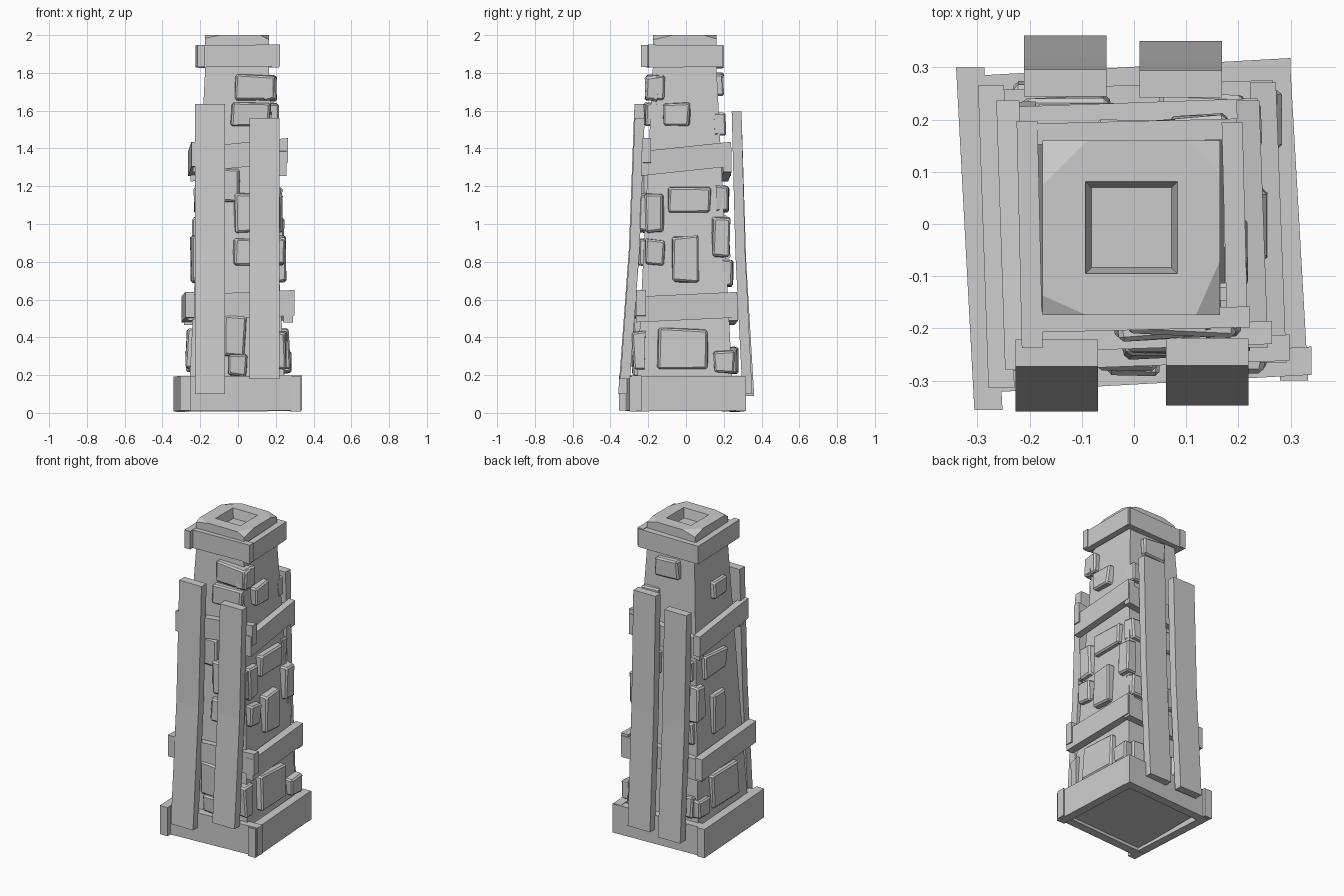
import bpy, bmesh, math, random
from mathutils import Vector, Matrix

if "Cube" in bpy.data.objects:
    bpy.data.objects.remove(bpy.data.objects["Cube"])

random.seed(4)
grey = bpy.data.materials.new("weathered_grey")
grey.diffuse_color = (0.6, 0.6, 0.6, 1)
grey.use_nodes = True
grey.node_tree.nodes["Principled BSDF"].inputs["Base Color"].default_value = grey.diffuse_color
SIDES = ("front", "right", "back", "left")


def turned(side):
    """Carries a part made for the front wall to another wall."""
    return Matrix.Rotation(math.radians(90 * SIDES.index(side)), 4, 'Z')


def finish(name, bm):
    bmesh.ops.recalc_face_normals(bm, faces=bm.faces)
    me = bpy.data.meshes.new(name)
    bm.to_mesh(me)
    bm.free()
    me.materials.append(grey)
    ob = bpy.data.objects.new(name, me)
    bpy.context.collection.objects.link(ob)
    return ob


def loft(name, rings):
    """Closed solid through a list of four-point rings."""
    bm = bmesh.new()
    loops = [[bm.verts.new(p) for p in r] for r in rings]
    for a, b in zip(loops, loops[1:]):
        for i in range(4):
            j = (i + 1) % 4
            bm.faces.new((a[i], a[j], b[j], b[i]))
    bm.faces.new(loops[0])
    bm.faces.new(loops[-1])
    return finish(name, bm)


def plank(name, centres, u, v):
    """Plank along centres; u and v are the half extents of its section."""
    u, v = Vector(u), Vector(v)
    return loft(name, [[Vector(c) + u * a + v * b for a, b in
                        ((-1, -1), (1, -1), (1, 1), (-1, 1))] for c in centres])


def square(r, z):
    return [(x * r - 0.005, y * r - 0.007, z) for x, y in ((-1, -1), (1, -1), (1, 1), (-1, 1))]


def half(z):
    return 0.26 - 0.05 * z


# Tapered tower body
loft("tower_body", [square(half(z), z) for z in (0.03, 1.94)])

# Cap with chipped corners and a square recess
bm = bmesh.new()
bmesh.ops.create_cube(bm, size=1, matrix=Matrix.Translation((-0.005, -0.007, 1.95))
                      @ Matrix.Diagonal((0.34, 0.335, 0.10, 1)))
for co, no in (((0.165, -0.07, 2.0), (0.45, -0.2, 0.85)),
               ((-0.09, -0.175, 2.0), (-0.2, -0.45, 1.0)),
               ((0.10, 0.16, 2.0), (0.3, 0.3, 1.0)),
               ((-0.09, 0.16, 2.0), (-0.3, 0.3, 1.0))):
    cut = bmesh.ops.bisect_plane(bm, geom=bm.verts[:] + bm.edges[:] + bm.faces[:],
                                 plane_co=co, plane_no=no, clear_outer=True)
    edges = [e for e in cut["geom_cut"] if isinstance(e, bmesh.types.BMEdge)]
    if edges:
        bmesh.ops.contextual_create(bm, geom=edges)
cap = finish("tower_cap", bm)
recess = loft("recess_cutter", [square(0.071, 1.91), square(0.09, 2.01)])
recess.hide_render = True
recess.hide_viewport = True
mod = cap.modifiers.new("recess", 'BOOLEAN')
mod.operation = 'DIFFERENCE'
mod.solver = 'EXACT'
mod.object = recess

# Overlapping plank bands, each plank slanting inwards along its wall:
# height, half height, half thickness, start, end, start and end distance, rise
for band, z, h, t, u0, u1, d0, d1, rise in (
        ("top_band", 1.888, 0.058, 0.020, -0.197, 0.210, 0.193, 0.183, 0.005),
        ("middle_band", 1.345, 0.065, 0.022, -0.237, 0.252, 0.230, 0.213, 0.05),
        ("lower_band", 0.560, 0.068, 0.025, -0.265, 0.286, 0.262, 0.242, 0.025),
        ("base_band", 0.102, 0.092, 0.027, -0.300, 0.328, 0.302, 0.267, 0.004)):
    # The back planks fall where the others climb
    for side, shift, extra, climb, lift in zip(SIDES, (-0.005, 0.005, -0.011, 0.012),
                                               (0.012, -0.015, 0, 0.028),
                                               (1, 1, -1, 1), (0.4, 0, -0.6, 0)):
        zc, dz = z + lift * rise, climb * rise / 2
        ob = plank(f"{band}_{side}", ((u0, -d0 - shift, zc - dz),
                                      (u1 + extra, -d1 - shift, zc + dz)),
                   (0, 0, h), (0, t, 0))
        ob.data.transform(turned(side))

# Leaning upright planks: x, foot y, top y, foot z, top z
for name, x, y0, y1, z0, z1 in (
        ("front_upright_left", -0.148, -0.333, -0.247, 0.10, 1.635),
        ("front_upright_right", 0.140, -0.322, -0.245, 0.18, 1.56),
        ("back_upright_left", -0.132, 0.335, 0.270, 0.09, 1.53),
        ("back_upright_right", 0.090, 0.325, 0.268, 0.10, 1.595)):
    bend = (x, y0 + 0.66 * (y1 - y0), (z0 + z1) / 2)
    plank(name, ((x, y0, z0), bend, (x, y1, z1)), (0.079, 0, 0), (0, 0.026, 0))


def stone(name, side, u, z, w, h):
    """Rough chamfered stone set into a wall."""
    d = half(z) + {"front": 0.007, "back": -0.007}.get(side, 0)
    bm = bmesh.new()
    bmesh.ops.create_cube(bm, size=1)
    for p in bm.verts:
        outer = p.co.y < 0
        shrink = 0.94 if outer else 1.0
        j = Vector([random.uniform(-0.008, 0.008) for _ in range(3)])
        p.co = Vector((p.co.x * w * shrink, -0.031 if outer else 0.03,
                       p.co.z * h * shrink)) + j
    front = [e for e in bm.edges if any(p.co.y < 0 for p in e.verts)]
    bmesh.ops.bevel(bm, geom=front, offset=0.009, segments=1,
                    affect='EDGES', clamp_overlap=True)
    bm.transform(turned(side) @ Matrix.Translation((u, -d, z)))
    finish(name, bm)


# Stones on the right wall, most repeated in mirror on the left: along, height, width, tall
for k, (u, z, w, h) in enumerate((
        (-0.05, 1.58, .14, .12), (0.02, 1.13, .23, .14), (0, 0.815, .14, .25),
        (-0.02, 0.34, .27, .22), (-0.165, 1.06, .10, .21), (-0.165, 0.85, .10, .14),
        (-0.165, 1.72, .10, .13), (0.2, 0.27, .11, .12), (0.185, 0.93, .09, .22))):
    stone(f"right_stone_{k + 1}", "right", u, z, w, h)
    if z < 1.7 and u > -0.1:
        stone(f"left_stone_{k + 1}", "left", -u, z, w, h)

# Stones on the front wall
for k, (u, z, w, h) in enumerate((
        (0.09, 1.72, .22, .14), (0.065, 1.58, .21, .12), (-0.04, 1.2, .10, .18),
        (0.1, 1.06, .25, .21), (0.09, 0.85, .23, .14), (-0.02, 0.41, .12, .22),
        (0.0, 0.25, .10, .11), (0.2, 0.33, .11, .20))):
    stone(f"front_stone_{k + 1}", "front", u, z, w, h)

# Stones on the back wall: one at the top, then pairs in courses
stone("back_stone_top", "back", 0, 1.74, .17, .12)
stone("back_stone_upper", "back", -0.12, 1.53, .12, .13)
for z in (1.13, 0.74, 0.28):
    for name, s in (("left", 1), ("right", -1)):
        stone(f"back_stone_{name}_{round(z * 100)}", "back", s * (0.16 - 0.04 * z), z, .17, .14)
